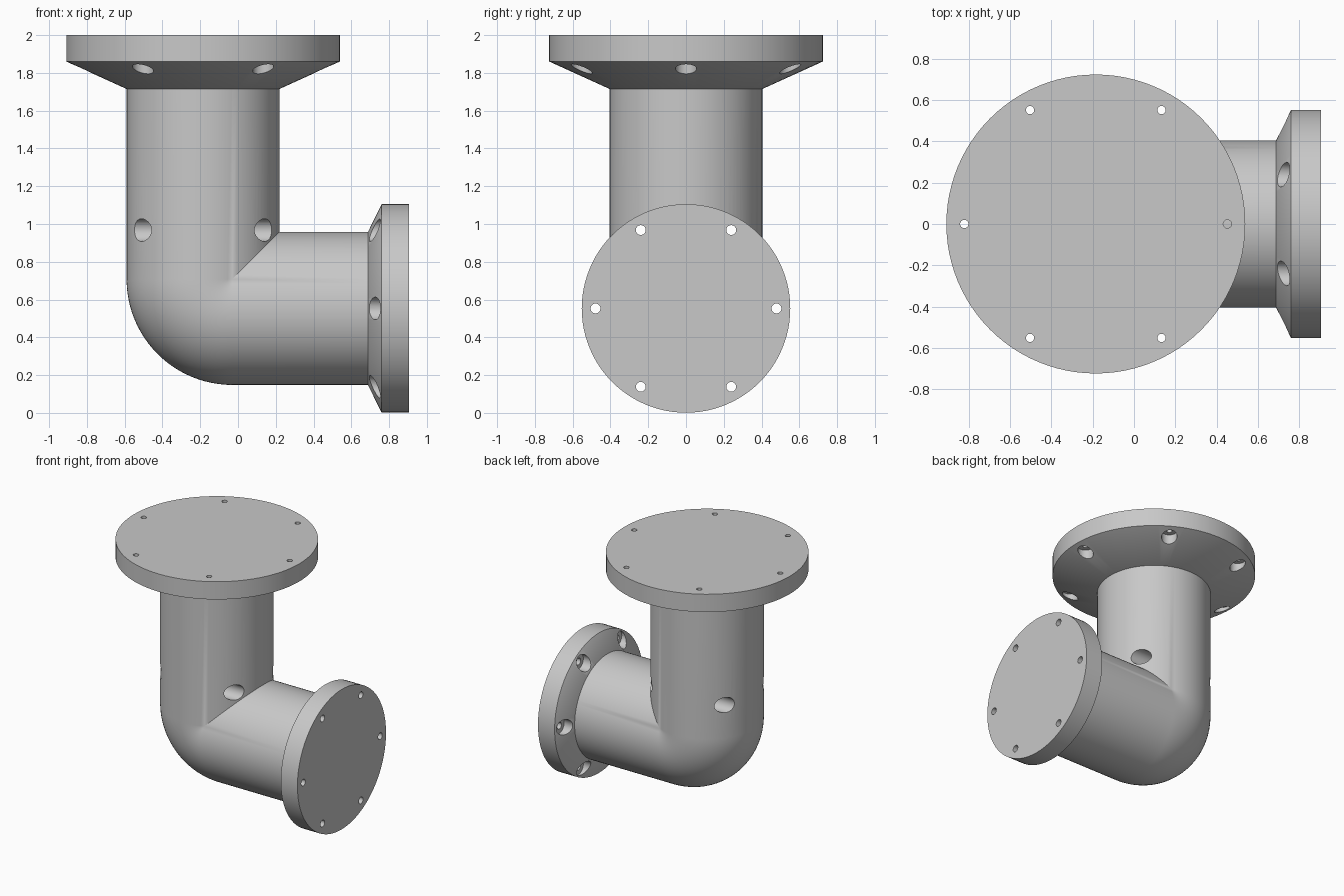
import bpy, bmesh
from math import sin, cos, pi, radians
from mathutils import Matrix, Vector

if "Cube" in bpy.data.objects:
    bpy.data.objects.remove(bpy.data.objects["Cube"], do_unlink=True)

SEG = 96
PIPE_R = 0.405
AXIS_X, AXIS_Z = -0.185, 0.553          # centre lines of the two pipe legs
BEND = PIPE_R * cos(radians(67.5))      # centre line radius of the elbow

grey = bpy.data.materials.new("plain grey")
grey.use_nodes = True
grey.diffuse_color = (0.58, 0.58, 0.58, 1)
grey.node_tree.nodes["Principled BSDF"].inputs["Base Color"].default_value = (0.58, 0.58, 0.58, 1)


def skin(bm, rings):
    """Join rings of points into a capped tube."""
    loops = [[bm.verts.new(p) for p in ring] for ring in rings]
    n = len(loops[0])
    for a, b in zip(loops, loops[1:]):
        for i in range(n):
            j = (i + 1) % n
            bm.faces.new((a[i], a[j], b[j], b[i]))
    bm.faces.new(loops[0][::-1])
    bm.faces.new(loops[-1])


def lathe(bm, profile, matrix, seg):
    """Turn (radius, height) pairs about the local z axis."""
    skin(bm, [[matrix @ Vector((r * cos(2 * pi * i / seg), r * sin(2 * pi * i / seg), h))
               for i in range(seg)] for r, h in profile])


def finish(bm, name):
    bmesh.ops.remove_doubles(bm, verts=bm.verts, dist=0.0001)
    bmesh.ops.recalc_face_normals(bm, faces=bm.faces)
    mesh = bpy.data.meshes.new(name)
    bm.to_mesh(mesh)
    bm.free()
    mesh.materials.append(grey)
    obj = bpy.data.objects.new(name, mesh)
    bpy.context.collection.objects.link(obj)
    return obj


def flange(name, profile, matrix):
    bm = bmesh.new()
    lathe(bm, profile, matrix, SEG)
    return finish(bm, name)


def drills(name, profile, matrix, circle, start):
    """Six stepped drills around a bolt circle."""
    bm = bmesh.new()
    for k in range(6):
        a = start + k * pi / 3
        place = Matrix.Translation((circle * cos(a), circle * sin(a), 0))
        lathe(bm, profile, matrix @ place, 32)
    obj = finish(bm, name)
    obj.hide_render = True
    return obj


def activate(obj):
    bpy.ops.object.select_all(action='DESELECT')
    obj.select_set(True)
    bpy.context.view_layer.objects.active = obj


def cut(obj, cutter):
    mod = obj.modifiers.new("bolt_holes", 'BOOLEAN')
    mod.operation = 'DIFFERENCE'
    mod.solver = 'EXACT'
    mod.object = cutter
    activate(obj)
    bpy.ops.object.modifier_apply(modifier=mod.name)


# Elbow pipe: round outside bend, mitred inside corner
def elbow_ring(angle=None, top=None, end=None):
    cx, cz = AXIS_X + BEND, AXIS_Z + BEND
    ring = []
    for i in range(SEG):
        a = 2 * pi * i / SEG
        d, y = BEND + PIPE_R * cos(a), PIPE_R * sin(a)
        if top is not None:
            p = (cx - d, y, top)
        elif end is not None:
            p = (end, y, cz - d)
        elif d > 0:
            p = (cx - d * cos(angle), y, cz - d * sin(angle))
        else:
            p = (cx - d, y, cz - d)
        ring.append(p)
    return ring


STEPS = 24
bm = bmesh.new()
skin(bm, [elbow_ring(top=1.8)]
     + [elbow_ring(angle=k / STEPS * pi / 2) for k in range(STEPS + 1)]
     + [elbow_ring(end=0.74)])
pipe = finish(bm, "elbow_pipe")

# Flanges: flat disc with a conical back
top_frame = Matrix.Translation((AXIS_X, 0, 0))
side_frame = Matrix.Translation((0, 0, AXIS_Z)) @ Matrix.Rotation(pi / 2, 4, 'Y')
top = flange("top_flange", [(PIPE_R, 1.715), (0.724, 1.86), (0.724, 2.0)], top_frame)
side = flange("side_flange", [(PIPE_R, 0.688), (0.552, 0.76), (0.552, 0.905)], side_frame)

# Bolt holes: wide clearance bore behind, narrow hole through the face
top_drill = drills("top_drill", [(0.056, 1.4), (0.056, 1.87), (0.02, 1.87), (0.02, 2.1)],
                   top_frame, 0.637, 0)
side_drill = drills("side_drill", [(0.06, -0.9), (0.06, 0.77), (0.026, 0.77), (0.026, 1.0)],
                    side_frame, 0.479, pi / 2)
cut(top, top_drill)
cut(side, side_drill)
cut(pipe, side_drill)
for tool in (top_drill, side_drill):
    bpy.data.objects.remove(tool, do_unlink=True)

# Smooth round surfaces, sharp rims
for obj in (pipe, top, side):
    activate(obj)
    bpy.ops.object.shade_smooth_by_angle(angle=radians(30))
